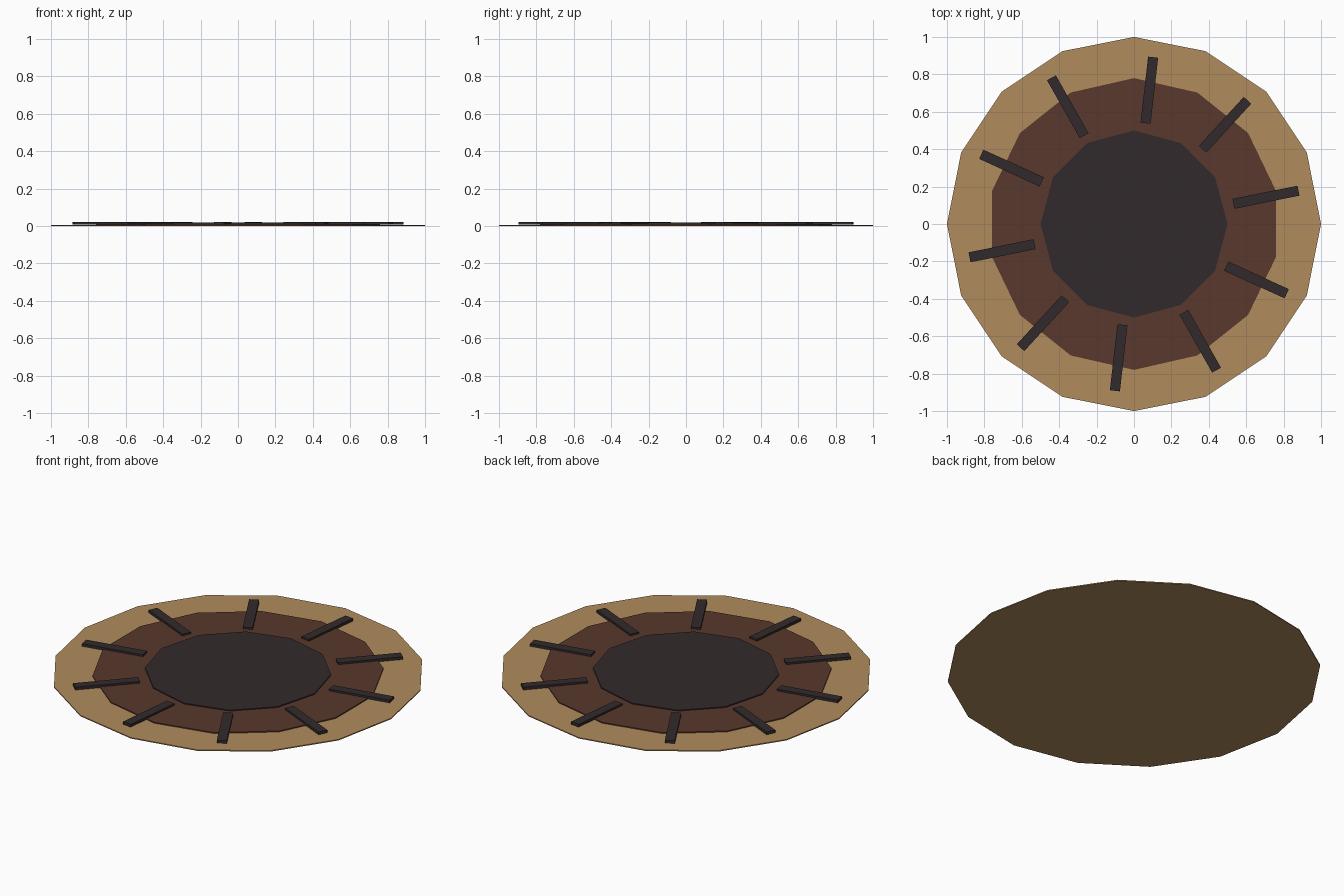
import bpy, math

if "Cube" in bpy.data.objects:
    bpy.data.objects.remove(bpy.data.objects["Cube"])


def material(name, rgb):
    m = bpy.data.materials.new(name)
    m.diffuse_color = (*rgb, 1)
    m.use_nodes = True
    m.node_tree.nodes["Principled BSDF"].inputs["Base Color"].default_value = m.diffuse_color
    return m


tan = material("sand_tan", (0.434, 0.258, 0.109))
brown = material("scorched_brown", (0.098, 0.040, 0.026))
dark = material("charcoal", (0.032, 0.023, 0.025))


def disc(name, sides, radius, z0, z1, mat):
    # Flat prism with one vertex on the +y axis
    bpy.ops.mesh.primitive_cylinder_add(vertices=sides, radius=radius, depth=z1 - z0,
                                        location=(0, 0, (z0 + z1) / 2))
    ob = bpy.context.object
    ob.name = name
    ob.data.materials.append(mat)


# Stacked discs
disc("outer_disc", 16, 1.0, 0.0, 0.006, tan)
disc("middle_disc", 14, 0.78, 0.004, 0.012, brown)
disc("inner_disc", 12, 0.5, 0.010, 0.018, dark)

# Ring of radial streaks
COUNT, MID, LENGTH, WIDTH = 10, 0.72, 0.355, 0.054
Z0, Z1 = 0.007, 0.023
for i in range(COUNT):
    a = 0.2 + i * math.tau / COUNT
    bpy.ops.mesh.primitive_cube_add(
        size=1, location=(MID * math.cos(a), MID * math.sin(a), (Z0 + Z1) / 2),
        rotation=(0, 0, a))
    ob = bpy.context.object
    ob.name = f"radial_streak_{i + 1}"
    ob.scale = (LENGTH, WIDTH, Z1 - Z0)
    ob.data.materials.append(dark)
